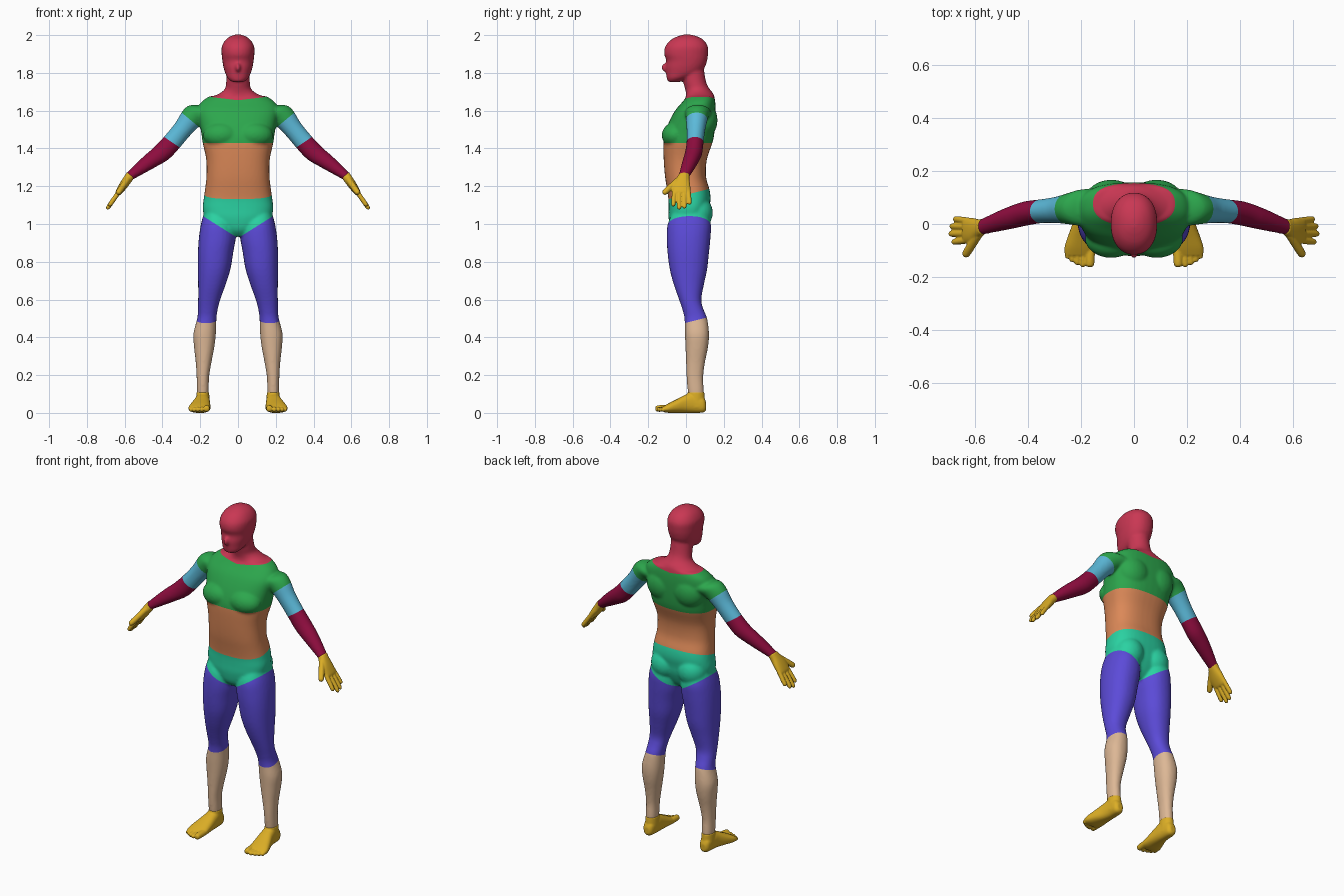
import bpy, bmesh, math
from mathutils import Vector, Matrix

if "Cube" in bpy.data.objects:
    bpy.data.objects.remove(bpy.data.objects["Cube"])


def zring(z, x0, x1, y0, y1):
    return (Vector(((x0 + x1) / 2, (y0 + y1) / 2, z)),
            Vector(((x1 - x0) / 2, 0, 0)), Vector((0, (y1 - y0) / 2, 0)))


def yring(y, x0, x1, z0, z1):
    return (Vector(((x0 + x1) / 2, y, (z0 + z1) / 2)),
            Vector(((x1 - x0) / 2, 0, 0)), Vector((0, 0, (z1 - z0) / 2)))


def aring(x, y, z, a, b):
    return Vector((x, y, z)), Vector((.8, 0, .6)) * a, Vector((0, b, 0))


def catmull(a, b, c, d, t):
    return (b * 2 + (c - a) * t + (a * 2 - b * 5 + c * 4 - d) * t * t
            + (b * 3 - a - c * 3 + d) * t ** 3) / 2


def loft(bm, rings, power=2.0, n=28, steps=4):
    """Closed skin through superellipse rings, smoothed along its length."""
    fine = []
    for i in range(len(rings) - 1):
        k = [rings[max(0, min(len(rings) - 1, i + j))] for j in (-1, 0, 1, 2)]
        for s in range(steps):
            fine.append([catmull(*(r[m] for r in k), s / steps) for m in range(3)])
    fine.append(rings[-1])
    loops = []
    for c, u, v in fine:
        loop = []
        for i in range(n):
            co, si = math.cos(math.tau * i / n), math.sin(math.tau * i / n)
            e = 2 / power
            loop.append(bm.verts.new(c + u * math.copysign(abs(co) ** e, co)
                                     + v * math.copysign(abs(si) ** e, si)))
        loops.append(loop)
    for a, b in zip(loops, loops[1:]):
        for i in range(n):
            j = (i + 1) % n
            bm.faces.new((a[i], a[j], b[j], b[i]))
    bm.faces.new(loops[0][::-1])
    bm.faces.new(loops[-1])


def digit(bm, p0, p1, r):
    """Finger or toe: a rounded rod."""
    p0, p1 = Vector(p0), Vector(p1)
    d = (p1 - p0).normalized()
    u = d.orthogonal().normalized()
    v = d.cross(u)
    loft(bm, [(p0.lerp(p1, t), u * r * k, v * r * k)
              for t, k in ((0, 1), (.5, 1), (.85, .95), (.96, .7), (1, .3))], n=14, steps=2)


def blob(bm, pos, radii):
    bmesh.ops.create_uvsphere(bm, u_segments=24, v_segments=16, radius=1,
                              matrix=Matrix.LocRotScale(Vector(pos), None, Vector(radii)))


def fuse(bm, voxel, smooth):
    """Merge overlapping volumes into one smooth skin and return it as a bmesh."""
    me = bpy.data.meshes.new("skin")
    bm.to_mesh(me)
    ob = bpy.data.objects.new("skin", me)
    bpy.context.collection.objects.link(ob)
    m = ob.modifiers.new("remesh", 'REMESH')
    m.mode, m.voxel_size = 'VOXEL', voxel
    m = ob.modifiers.new("smooth", 'SMOOTH')
    m.factor, m.iterations = .5, smooth
    dg = bpy.context.evaluated_depsgraph_get()
    res = bpy.data.meshes.new_from_object(ob.evaluated_get(dg))
    out = bmesh.new()
    out.from_mesh(res)
    bpy.data.objects.remove(ob)
    return out


def finish(bm, name, rgb):
    me = bpy.data.meshes.new(name)
    bm.to_mesh(me)
    me.shade_smooth()
    mat = bpy.data.materials.new(name)
    mat.diffuse_color = [(c / 255) ** 2.2 for c in rgb] + [1]
    mat.use_nodes = True
    mat.node_tree.nodes["Principled BSDF"].inputs["Base Color"].default_value = mat.diffuse_color
    me.materials.clear()
    me.materials.append(mat)
    ob = bpy.data.objects.new(name, me)
    bpy.context.collection.objects.link(ob)
    ob.modifiers.new("mirror", 'MIRROR')


body = bmesh.new()
# torso
loft(body, [zring(z, -w, w, a, b) for z, w, a, b in (
    (.935, .03, -.05, .06), (.97, .10, -.08, .09), (1.03, .17, -.092, .115),
    (1.08, .187, -.092, .122), (1.13, .182, -.093, .13), (1.18, .175, -.1, .125),
    (1.25, .167, -.111, .106), (1.34, .168, -.118, .11), (1.43, .187, -.12, .14),
    (1.48, .194, -.112, .15), (1.54, .205, -.09, .155), (1.60, .215, -.058, .157),
    (1.645, .195, -.02, .155), (1.677, .15, .005, .15))], power=2.5, n=40)
# chest, back and seat muscles
blob(body, (.085, -.055, 1.47), (.1, .073, .07))
blob(body, (.085, .09, 1.55), (.1, .077, .1))
blob(body, (.088, .06, 1.06), (.086, .082, .09))
# neck
loft(body, [zring(z, -w, w, a, b) for z, w, a, b in (
    (1.63, .17, .02, .14), (1.665, .155, .0, .15), (1.69, .10, .0, .145),
    (1.715, .07, -.005, .125), (1.75, .063, -.015, .107), (1.82, .06, -.03, .095))])
# head
loft(body, [zring(z, -w, w, a, b) for z, w, a, b in (
    (1.752, .032, -.096, -.03), (1.772, .055, -.102, .01), (1.80, .068, -.106, .075),
    (1.83, .077, -.108, .1), (1.865, .083, -.104, .112), (1.90, .087, -.116, .117),
    (1.94, .086, -.11, .116), (1.975, .066, -.08, .092), (1.995, .038, -.04, .055),
    (2.003, .012, -.01, .022))], power=2.2)
blob(body, (0, -.108, 1.828), (.015, .022, .024))
# leg
loft(body, [zring(*r) for r in (
    (1.06, .05, .18, -.07, .11), (1.0, .02, .196, -.097, .132), (.93, .012, .207, -.102, .13),
    (.85, .025, .212, -.098, .122), (.76, .04, .212, -.086, .112), (.68, .065, .211, -.065, .095),
    (.6, .094, .211, -.037, .081), (.55, .107, .212, -.02, .092), (.5, .114, .216, -.008, .112),
    (.42, .117, .236, -.006, .122), (.35, .125, .233, -.003, .117), (.27, .14, .224, 0, .101),
    (.19, .153, .219, .003, .091), (.11, .155, .218, .01, .094), (.07, .16, .214, .02, .09))],
    power=2.2)
# shoulder and arm
loft(body, [aring(*r) for r in (
    (.12, .065, 1.585, .06, .07), (.19, .062, 1.59, .068, .07), (.238, .058, 1.568, .063, .06),
    (.29, .053, 1.505, .052, .05), (.35, .048, 1.433, .051, .045), (.405, .04, 1.375, .051, .046),
    (.46, .025, 1.335, .045, .043), (.515, .008, 1.295, .036, .037),
    (.575, -.012, 1.25, .024, .029), (.585, -.015, 1.24, .022, .027))])

# colour boundaries as (point, normal) planes
cuts = {"collar": ((0, 0, 1.655), (-.12, 0, 1)), "ribs": ((0, 0, 1.43), (0, 0, 1)),
        "waist": ((0, 0, 1.155), (0, -.25, 1)), "hip": ((0, 0, .925), (-.63, 0, 1)),
        "knee": ((0, 0, .477), (0, -.25, 1)), "sleeve": ((.253, 0, 1.552), (.64, 0, -.77)),
        "elbow": ((.35, 0, 1.433), (.56, 0, -.83))}
skin = fuse(body, .007, 8)


def bisect(bm, co, no, clear=False):
    bmesh.ops.bisect_plane(bm, geom=bm.verts[:] + bm.edges[:] + bm.faces[:], dist=1e-5,
                           plane_co=co, plane_no=no, clear_inner=clear)


bisect(skin, (0, 0, 0), (1, 0, 0), True)
for co, no in cuts.values():
    bisect(skin, co, no)


def part_of(c):
    past = {k: (c - Vector(co)).dot(Vector(no)) > 0 for k, (co, no) in cuts.items()}
    if c.x > .2 and c.z > 1.15 and past["sleeve"]:
        return "forearms" if past["elbow"] else "upper_arms"
    for cut, part in (("collar", "head_and_neck"), ("ribs", "chest"), ("waist", "abdomen"),
                      ("hip", "pelvis"), ("knee", "thighs")):
        if past[cut]:
            return part
    return "shins"


colours = {"head_and_neck": (200, 58, 84), "chest": (48, 165, 78), "abdomen": (218, 135, 88),
           "pelvis": (46, 208, 160), "thighs": (92, 76, 215), "shins": (220, 182, 148),
           "upper_arms": (92, 184, 216), "forearms": (140, 20, 64)}
for part, rgb in colours.items():
    piece = skin.copy()
    bmesh.ops.delete(piece, context='FACES', geom=[
        f for f in piece.faces if part_of(f.calc_center_median()) != part])
    finish(piece, part, rgb)

# hand: palm, four fingers, thumb
hand = bmesh.new()


def along(s, y):
    return (.575 + .57 * s, y, 1.25 - .82 * s)


loft(hand, [aring(*along(s, y), a, b) for s, y, a, b in (
    (-.012, -.01, .024, .029), (.02, -.018, .024, .036), (.06, -.025, .022, .048),
    (.1, -.025, .017, .049), (.112, -.025, .012, .044))], power=2.3)
for y0, y1, tip in ((-.061, -.068, .19), (-.036, -.037, .21), (-.011, -.008, .203),
                    (.012, .019, .178)):
    digit(hand, along(.085, y0), along(tip, y1), .0125)
digit(hand, along(.02, -.04), along(.11, -.121), .0165)
finish(fuse(hand, .004, 3), "hands", (218, 172, 42))

# foot: ankle, sole, five toes
foot = bmesh.new()
loft(foot, [zring(*r) for r in ((.11, .153, .22, .008, .097), (.07, .151, .222, .005, .1),
                                (.03, .152, .222, 0, .102))])
loft(foot, [yring(*r) for r in (
    (.107, .172, .203, .015, .055), (.09, .157, .218, .002, .085), (.04, .15, .224, 0, .108),
    (0, .148, .232, 0, .097), (-.05, .146, .25, 0, .072), (-.09, .146, .262, 0, .052),
    (-.118, .15, .26, .004, .036))], power=2.4)
for x, tip, r in ((.167, -.162, .018), (.193, -.162, .0125), (.214, -.154, .012),
                  (.233, -.143, .0115), (.25, -.13, .011)):
    digit(foot, (x - .003, -.09, .026), (x, tip, r + .004), r)
finish(fuse(foot, .004, 3), "feet", (218, 172, 42))
